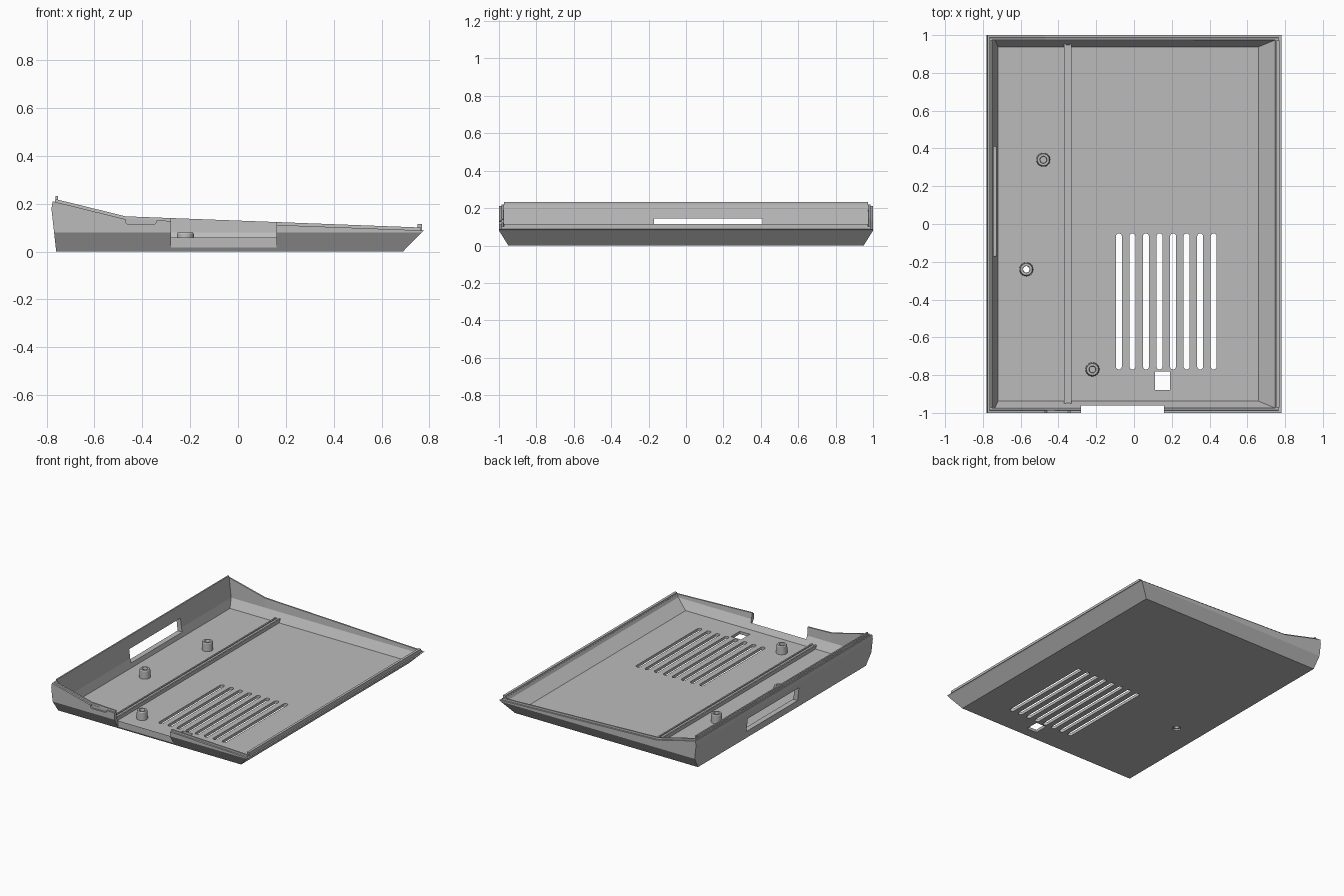
import bpy, bmesh, math
from mathutils import Vector

if "Cube" in bpy.data.objects:
    bpy.data.objects.remove(bpy.data.objects["Cube"], do_unlink=True)

grey = bpy.data.materials.new("matte_grey")
grey.use_nodes = True
GREY = (0.5, 0.5, 0.5, 1)
grey.diffuse_color = GREY
grey.node_tree.nodes["Principled BSDF"].inputs["Base Color"].default_value = GREY

FLOOR = 0.02
KINK = -0.47


def make(name, bm):
    bmesh.ops.recalc_face_normals(bm, faces=bm.faces)
    mesh = bpy.data.meshes.new(name)
    bm.to_mesh(mesh)
    bm.free()
    obj = bpy.data.objects.new(name, mesh)
    bpy.context.scene.collection.objects.link(obj)
    mesh.materials.append(grey)
    return obj


def box(name, x0, x1, y0, y1, z0, z1):
    bm = bmesh.new()
    bmesh.ops.create_cube(bm, size=1)
    for v in bm.verts:
        v.co = Vector(((x0 + x1) / 2 + v.co.x * (x1 - x0),
                       (y0 + y1) / 2 + v.co.y * (y1 - y0),
                       (z0 + z1) / 2 + v.co.z * (z1 - z0)))
    return make(name, bm)


def prism(name, outline, direction):
    """Extrude a closed outline along a direction."""
    bm = bmesh.new()
    face = bm.faces.new([bm.verts.new(p) for p in outline])
    ext = bmesh.ops.extrude_face_region(bm, geom=[face])["geom"]
    for v in ext:
        if isinstance(v, bmesh.types.BMVert):
            v.co += Vector(direction)
    return make(name, bm)


def disc(x, y, r, z, n=24):
    return [(x + r * math.cos(i * math.tau / n), y + r * math.sin(i * math.tau / n), z)
            for i in range(n)]


def rim_z(x):
    """Height of the wall top: steep at the left, gentle to the right."""
    if x < KINK:
        return 0.135 + (KINK - x) * 0.246
    return 0.135 - (x - KINK) * 0.0378


def ring(bm, x0, x1, y, height):
    pts = [(x0, -y), (KINK, -y), (x1, -y), (x1, y), (KINK, y), (x0, y)]
    return [bm.verts.new((px, py, height(px))) for px, py in pts]


# Tray shell: outside rings, rim, raised lip, then inside rings
MID = 0.08
bm = bmesh.new()
sections = [
    (-0.76, 0.69, 0.95, lambda x: 0),
    (-0.769, 0.768, 1.0, lambda x: MID),
    (-0.78, 0.775, 1.0, lambda x: MID + 0.75 * (rim_z(x) - MID)),
    (-0.775, 0.78, 1.0, rim_z),
    (-0.765, 0.766, 0.987, rim_z),
    (-0.764, 0.765, 0.986, lambda x: rim_z(x) + 0.012),
    (-0.752, 0.75, 0.975, lambda x: rim_z(x) + 0.012),
    (-0.735, 0.742, 0.972, lambda x: MID),
    (-0.72, 0.66, 0.938, lambda x: FLOOR),
]
rings = [ring(bm, *s) for s in sections]
for a, b in zip(rings, rings[1:]):
    for i in range(6):
        j = (i + 1) % 6
        bm.faces.new((a[i], a[j], b[j], b[i]))
bm.faces.new(rings[0])
bm.faces.new(rings[-1])
tray = make("tray_shell", bm)

# Openings: front port, latch recess, side window, square hole
cutters = [
    box("port_cutter", -0.28, 0.16, -1.1, -0.96, -0.1, 0.4),
    box("window_cutter", -0.9, -0.7, -0.17, 0.41, 0.05, 0.145),
    box("square_cutter", 0.11, 0.19, -0.88, -0.78, -0.1, 0.1),
]
recess = [(-0.47, 0.2), (-0.47, 0.122), (-0.46, 0.113), (-0.35, 0.113), (-0.34, 0.122), (-0.34, 0.2)]
cutters.append(prism("recess_cutter", [(x, -1.1, z) for x, z in recess], (0, 0.112, 0)))

# Vent slots with rounded ends
R = 0.016
for i in range(8):
    cx = -0.08 + i * 0.0717
    outline = []
    for cy, start in ((-0.066, 0), (-0.754, math.pi)):
        for k in range(9):
            a = start + k * math.pi / 8
            outline.append((cx + R * math.cos(a), cy + R * math.sin(a), -0.1))
    cutters.append(prism("slot_cutter", outline, (0, 0, 0.2)))

# Screw hole with a counterbore under the middle boss
cutters.append(prism("screw_hole_cutter", disc(-0.57, -0.24, 0.017, -0.1), (0, 0, 0.2)))
cutters.append(prism("counterbore_cutter", disc(-0.57, -0.24, 0.028, -0.1), (0, 0, 0.11)))

for c in cutters:
    c.hide_render = True
    mod = tray.modifiers.new(c.name, "BOOLEAN")
    mod.operation = "DIFFERENCE"
    mod.solver = "EXACT"
    mod.object = c
bpy.context.view_layer.objects.active = tray
tray.select_set(True)
for mod in list(tray.modifiers):
    bpy.ops.object.modifier_apply(modifier=mod.name)
for c in cutters:
    bpy.data.objects.remove(c, do_unlink=True)

# Beads along the two end rims
box("left_bead", -0.762, -0.752, -0.972, 0.972, 0.205, 0.232)
box("right_bead", 0.751, 0.769, -0.972, 0.972, 0.088, 0.115)

# Twin ribs across the floor
box("left_rib", -0.37, -0.36, -0.95, 0.955, 0.015, 0.045)
box("right_rib", -0.34, -0.33, -0.95, 0.955, 0.015, 0.045)
box("rib_web", -0.362, -0.338, -0.95, 0.955, 0.015, 0.038)


# Screw bosses, turned from a small profile
def boss(name, x, y, through):
    profile = [(0.037, 0.018), (0.035, 0.074), (0.031, 0.08), (0.019, 0.08), (0.017, 0.076), (0.017, 0.018)]
    bm = bmesh.new()
    loops = [[bm.verts.new(p) for p in disc(x, y, r, z)] for r, z in profile]
    for a, b in zip(loops, loops[1:]):
        for i in range(len(a)):
            j = (i + 1) % len(a)
            bm.faces.new((a[i], a[j], b[j], b[i]))
    if not through:
        bm.faces.new(disc_cap(bm, x, y))
    obj = make(name, bm)
    bpy.ops.object.select_all(action="DESELECT")
    obj.select_set(True)
    bpy.context.view_layer.objects.active = obj
    bpy.ops.object.shade_smooth_by_angle(angle=math.radians(30))


def disc_cap(bm, x, y):
    return [bm.verts.new(p) for p in disc(x, y, 0.017, 0.06)]


boss("back_boss", -0.48, 0.34, False)
boss("middle_boss", -0.57, -0.24, True)
boss("front_boss", -0.22, -0.77, False)
